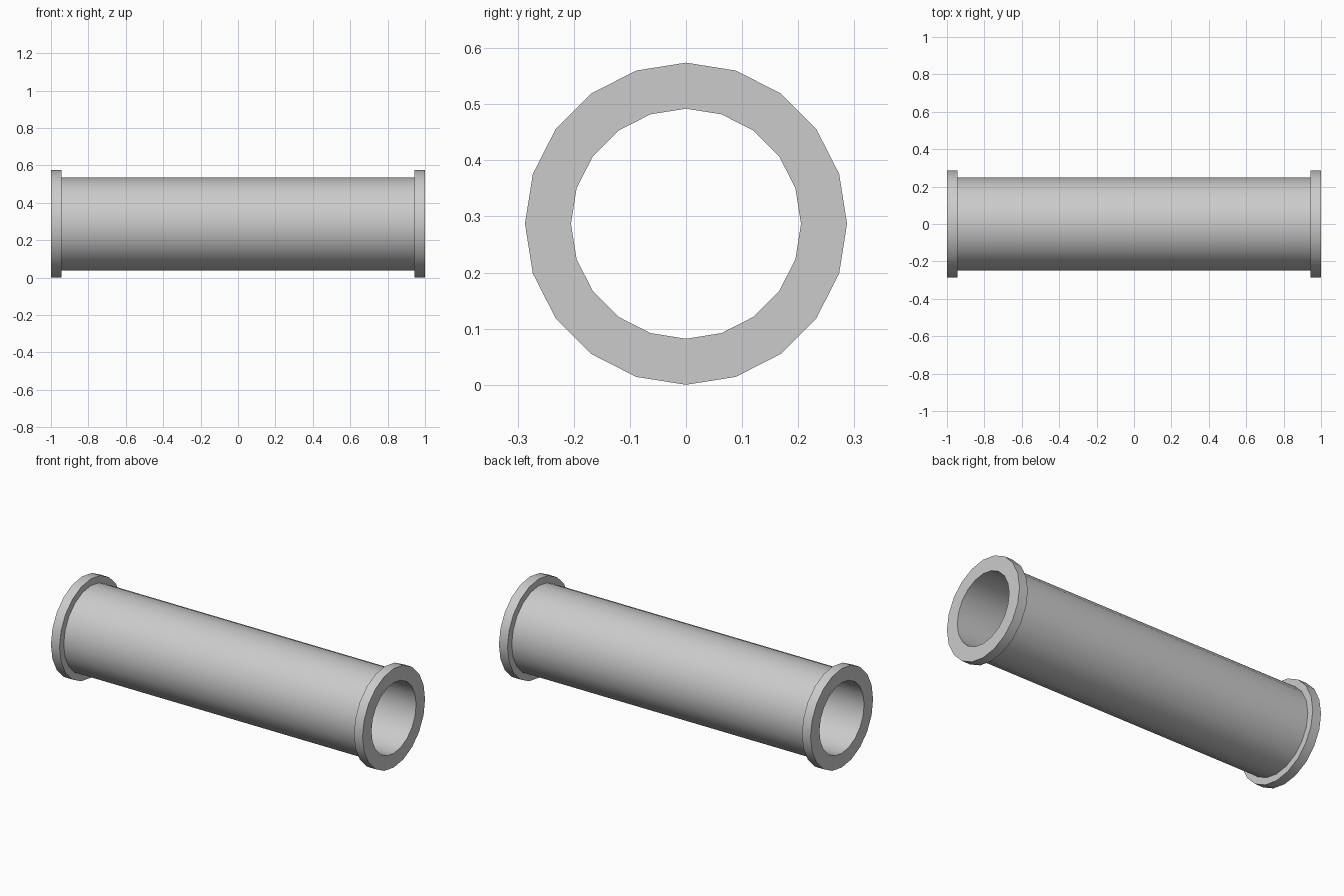
import bpy, bmesh
from math import sin, cos, tau, radians

if "Cube" in bpy.data.objects:
    bpy.data.objects.remove(bpy.data.objects["Cube"])

SIDES = 20
AXIS_Z = 0.287


def ring(name, x0, x1, r_out, r_in):
    """Hollow 20-sided ring along x, with square ends."""
    bm = bmesh.new()
    profile = [(x0, r_in), (x0, r_out), (x1, r_out), (x1, r_in)]
    loops = [[bm.verts.new((x, r * sin(tau * i / SIDES), AXIS_Z + r * cos(tau * i / SIDES)))
              for i in range(SIDES)] for x, r in profile]
    for a, b in zip(loops, loops[1:] + loops[:1]):
        for i in range(SIDES):
            j = (i + 1) % SIDES
            bm.faces.new((a[i], a[j], b[j], b[i]))
    bmesh.ops.recalc_face_normals(bm, faces=bm.faces)
    mesh = bpy.data.meshes.new(name)
    bm.to_mesh(mesh)
    bm.free()
    obj = bpy.data.objects.new(name, mesh)
    bpy.context.collection.objects.link(obj)
    bpy.context.view_layer.objects.active = obj
    obj.select_set(True)
    bpy.ops.object.shade_smooth_by_angle(angle=radians(30))
    obj.select_set(False)
    return obj


# Long pipe body between the flanges
ring("pipe_body", -0.945, 0.945, 0.248, 0.205)

# Raised flange at each end
ring("left_flange", -1.0, -0.945, 0.287, 0.205)
ring("right_flange", 0.945, 1.0, 0.287, 0.205)
